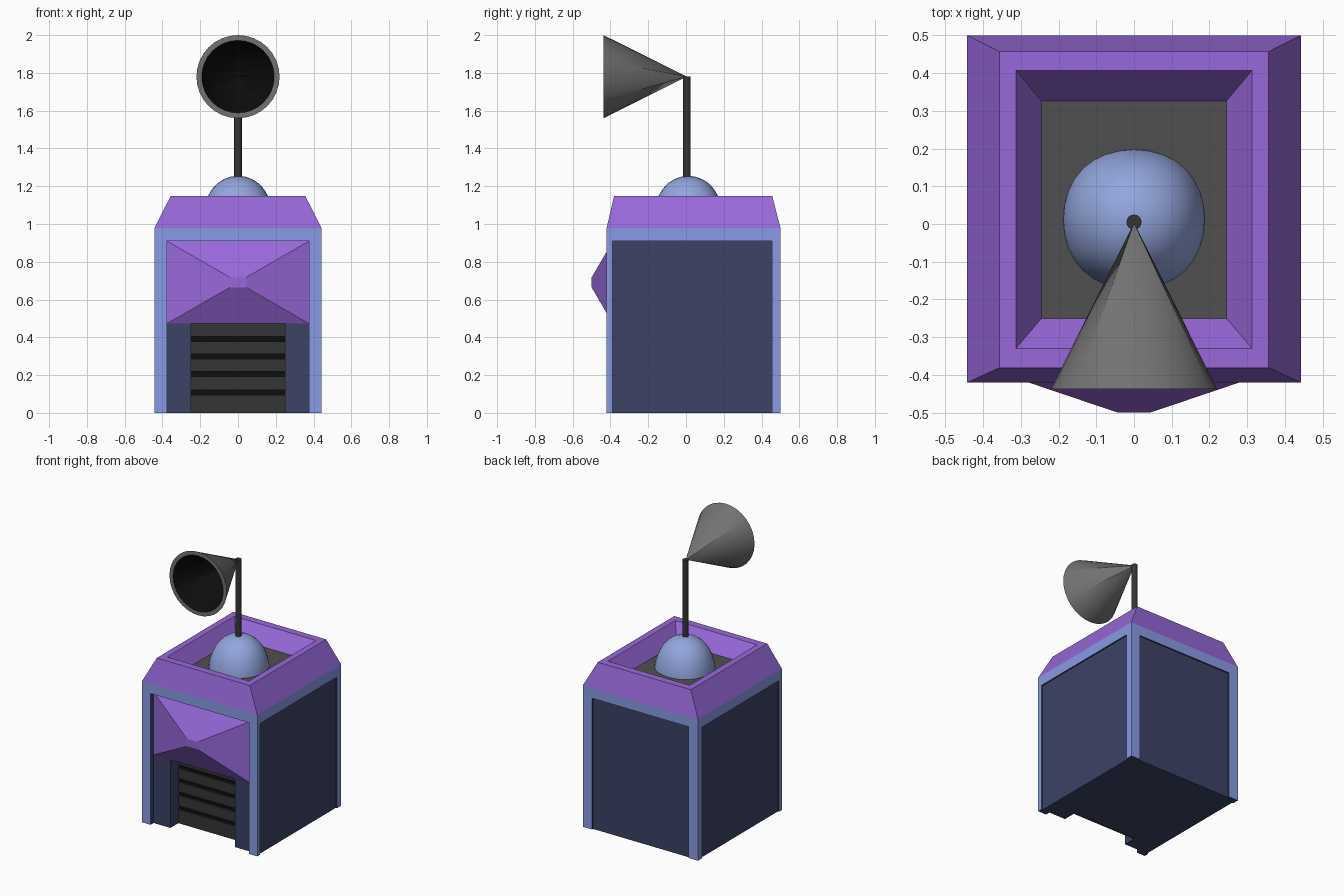
import bpy, bmesh, math
from mathutils import Matrix

if "Cube" in bpy.data.objects:
    bpy.data.objects.remove(bpy.data.objects["Cube"])


def mat(name, rgb):
    m = bpy.data.materials.new(name)
    m.diffuse_color = (*rgb, 1)
    m.use_nodes = True
    m.node_tree.nodes["Principled BSDF"].inputs["Base Color"].default_value = m.diffuse_color
    return m


BLUE = mat("frame_blue", (0.25, 0.33, 0.78))
NAVY = mat("panel_navy", (0.045, 0.055, 0.13))
PURPLE = mat("roof_purple", (0.31, 0.14, 0.70))
DOME = mat("dome_blue", (0.29, 0.38, 0.72))
FLOOR = mat("floor_grey", (0.08, 0.08, 0.08))
DOOR = mat("door_grey", (0.035, 0.035, 0.035))
BLACK = mat("black", (0.004, 0.004, 0.004))
STEEL = mat("horn_grey", (0.17, 0.17, 0.17))


def finish(name, bm, *mats):
    me = bpy.data.meshes.new(name)
    bmesh.ops.recalc_face_normals(bm, faces=bm.faces)
    bm.to_mesh(me)
    bm.free()
    for m in mats:
        me.materials.append(m)
    ob = bpy.data.objects.new(name, me)
    bpy.context.collection.objects.link(ob)
    return ob


def box(name, x, y, z, m):
    bm = bmesh.new()
    bmesh.ops.create_cube(bm, size=1)
    for v in bm.verts:
        v.co = [(a + b) / 2 + c * (b - a) for (a, b), c in zip((x, y, z), v.co)]
    return finish(name, bm, m)


def loft(bm, rings):
    """Bridge closed point rings with quads; returns the vertex rings."""
    vs = [[bm.verts.new(p) for p in r] for r in rings]
    for a, b in zip(vs, vs[1:]):
        for i in range(len(a)):
            j = (i + 1) % len(a)
            bm.faces.new((a[i], a[j], b[j], b[i]))
    return vs


def smooth(ob, angle=35):
    bpy.ops.object.select_all(action='DESELECT')
    ob.select_set(True)
    bpy.context.view_layer.objects.active = ob
    bpy.ops.object.shade_smooth_by_angle(angle=math.radians(angle))


# Body: blue block with navy recesses carved into each side, then trimmed at the ground
body = box("body", (-.442, .442), (-.42, .5), (-.1, .98), BLUE)
body.data.materials.append(NAVY)
bpy.context.view_layer.objects.active = body
low = (-.2, .91)
cuts = [
    ((-.377, .377), (-.7, -.387), low),          # front bay
    ((-.248, .248), (-.7, -.28), (-.2, .472)),   # doorway
    ((-.37, .37), (.49, .7), low),               # back panel
    ((.432, .7), (-.39, .455), low),             # right panel
    ((-.7, -.432), (-.39, .455), low),           # left panel
    ((-1, 1), (-1, 1), (-.5, 0)),                # ground
]
for c in cuts:
    cutter = box("cutter", *c, NAVY)
    cutter.hide_render = True
    mod = body.modifiers.new("carve", 'BOOLEAN')
    mod.operation = 'DIFFERENCE'
    mod.solver = 'EXACT'
    mod.material_mode = 'TRANSFER'
    mod.object = cutter
    bpy.ops.object.modifier_apply(modifier=mod.name)
    bpy.data.objects.remove(cutter)

# Roller door: slats with dark gaps between them
edges = [0, .108, .206, .298, .392, .472]
for i, (a, b) in enumerate(zip(edges, edges[1:])):
    lo = a + (.013 if i else 0)
    hi = b - (.013 if i < 4 else 0)
    box(f"door_slat_{i}", (-.248, .248), (-.30, -.28), (lo, hi), DOOR)
    if i < 4:
        box(f"door_gap_{i}", (-.248, .248), (-.288, -.28), (hi, hi + .026), BLACK)


# Awning: blunt pyramid over the door
def upright(w, y, z0, z1):
    return [(-w, y, z0), (w, y, z0), (w, y, z1), (-w, y, z1)]


bm = bmesh.new()
rings = loft(bm, [upright(.377, -.387, .472, .91), upright(.042, -.5, .665, .717)])
bm.faces.new(rings[-1])
finish("awning", bm, PURPLE)


# Roof parapet with sunken floor
def flat(w, y0, y1, z):
    return [(-w, y0, z), (w, y0, z), (w, y1, z), (-w, y1, z)]


bm = bmesh.new()
rings = loft(bm, [flat(.442, -.42, .5, .98), flat(.357, -.381, .457, 1.147),
                  flat(.313, -.33, .407, 1.147), flat(.245, -.25, .326, 1.04)])
bm.faces.new(rings[-1]).material_index = 1
finish("roof", bm, PURPLE, FLOOR)

# Dome: subdivided cube, cut off at the roof floor
dome = box("dome", (-1, 1), (-1, 1), (-1, 1), DOME)
bpy.context.view_layer.objects.active = dome
sub = dome.modifiers.new("round", 'SUBSURF')
sub.levels = 3
bpy.ops.object.modifier_apply(modifier=sub.name)
bm = bmesh.new()
bm.from_mesh(dome.data)
r = max(v.co.x for v in bm.verts)
for v in bm.verts:
    v.co = (v.co.x / r * .19, v.co.y / r * .188 + .012, v.co.z / r * .257 + .998)
bmesh.ops.bisect_plane(bm, geom=bm.verts[:] + bm.edges[:] + bm.faces[:],
                       plane_co=(0, 0, 1.04), plane_no=(0, 0, 1), clear_inner=True)
bm.to_mesh(dome.data)
bm.free()
smooth(dome)

# Mast
bm = bmesh.new()
bmesh.ops.create_cone(bm, cap_ends=True, segments=16, radius1=.02, radius2=.02, depth=.54,
                      matrix=Matrix.Translation((0, .005, 1.512)))
smooth(finish("mast", bm, DOOR))


# Horn: hollow cone opening to the front, dark inside
def circle(rad, y):
    return [(rad * math.cos(t), y, 1.78 + rad * math.sin(t))
            for t in (i * math.tau / 32 for i in range(32))]


bm = bmesh.new()
loft(bm, [circle(.002, 0), circle(.22, -.437), circle(.192, -.437), circle(.002, -.05)])
bm.faces.ensure_lookup_table()
for f in bm.faces[64:]:
    f.material_index = 1
bmesh.ops.remove_doubles(bm, verts=bm.verts, dist=.003)
smooth(finish("horn", bm, STEEL, BLACK))
